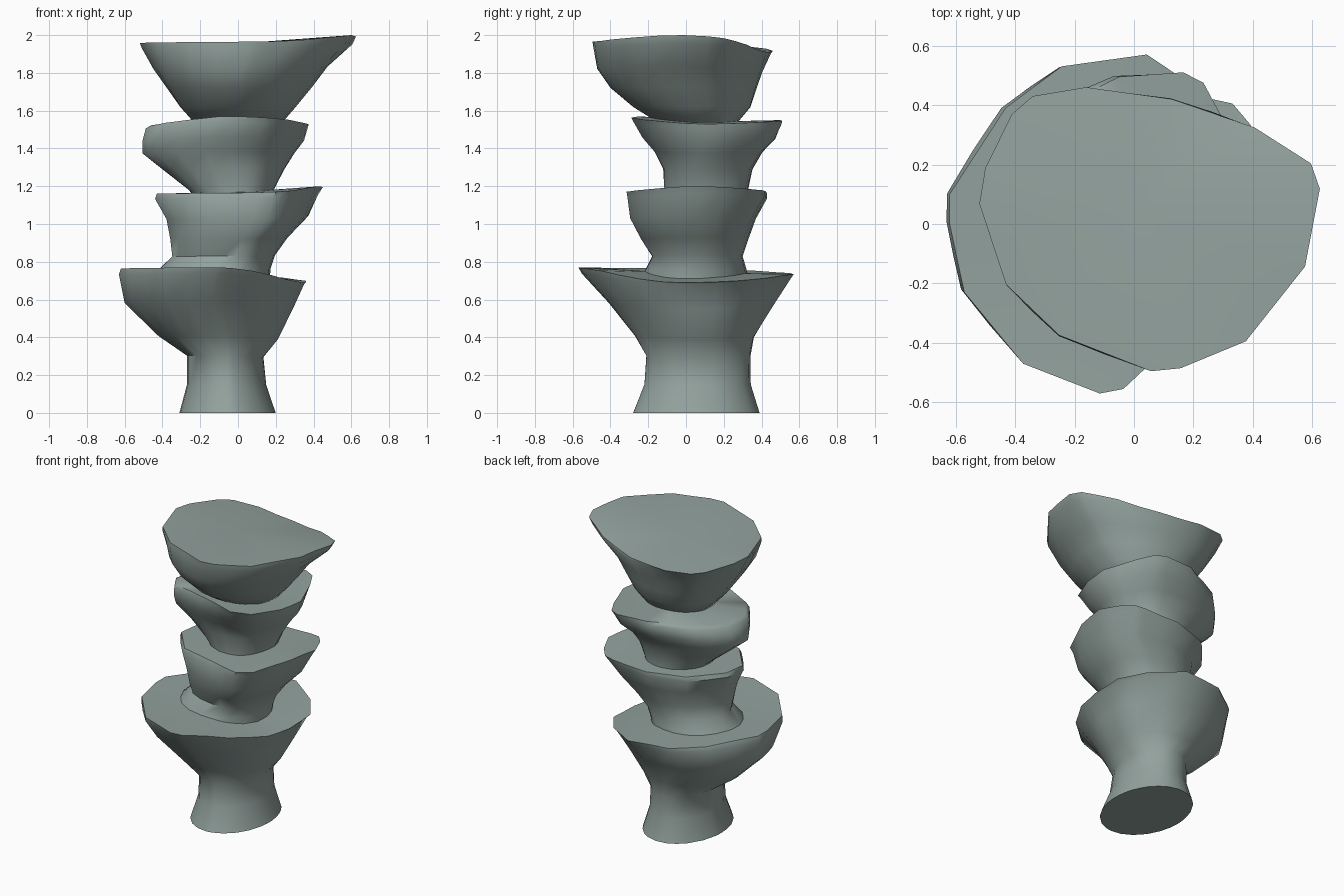
import bpy, bmesh, math

if "Cube" in bpy.data.objects:
    bpy.data.objects.remove(bpy.data.objects["Cube"])

stone = bpy.data.materials.new("grey_green")
stone.diffuse_color = (0.29, 0.36, 0.34, 1)
stone.use_nodes = True
stone.node_tree.nodes["Principled BSDF"].inputs["Base Color"].default_value = stone.diffuse_color


def make_tier(name, outline, tilt, rings):
    """Loft an irregular bowl: round at the neck, turning into the rim outline at the top.
    outline: rim points; tilt: rim height offsets (left, right, front, back);
    rings: (z, x_min, x_max, y_min, y_max) from bottom to top."""
    # add edge midpoints so the neck stays round
    rim = []
    for p, q in zip(outline, outline[1:] + outline[:1]):
        rim += [p, ((p[0] + q[0]) / 2, (p[1] + q[1]) / 2)]
    xs, ys = [p[0] for p in rim], [p[1] for p in rim]
    cx, cy = (min(xs) + max(xs)) / 2, (min(ys) + max(ys)) / 2
    hx, hy = (max(xs) - min(xs)) / 2, (max(ys) - min(ys)) / 2
    unit = [((x - cx) / hx, (y - cy) / hy) for x, y in rim]
    left, right, front, back = tilt
    n = len(rim)
    bm = bmesh.new()
    loops = []
    for i, (z, x0, x1, y0, y1) in enumerate(rings):
        t = i / (len(rings) - 1)
        loop = []
        for u, v in unit:
            r = math.hypot(u, v)
            cu, cv = u / r, v / r
            dz = cu * cu * (right if u > 0 else left) + cv * cv * (back if v > 0 else front)
            su, sv = cu + (u - cu) * t, cv + (v - cv) * t
            loop.append(bm.verts.new(((x0 + x1) / 2 + su * (x1 - x0) / 2,
                                      (y0 + y1) / 2 + sv * (y1 - y0) / 2,
                                      z + dz * t * t)))
        loops.append(loop)
    for a, b in zip(loops, loops[1:]):
        for k in range(n):
            m = (k + 1) % n
            bm.faces.new((a[k], a[m], b[m], b[k]))
    # flat base and a fan-shaped top that follows the tilted rim
    bm.faces.new(loops[0][::-1])
    top = loops[-1]
    mid = bm.verts.new([sum(v.co[a] for v in top) / n for a in range(3)])
    for k in range(n):
        bm.faces.new((top[k], top[(k + 1) % n], mid))
    bmesh.ops.recalc_face_normals(bm, faces=bm.faces)
    mesh = bpy.data.meshes.new(name)
    bm.to_mesh(mesh)
    bm.free()
    mesh.materials.append(stone)
    ob = bpy.data.objects.new(name, mesh)
    bpy.context.collection.objects.link(ob)
    bpy.ops.object.select_all(action='DESELECT')
    ob.select_set(True)
    bpy.context.view_layer.objects.active = ob
    bpy.ops.object.shade_smooth_by_angle(angle=math.radians(52))
    return ob


# Bottom tier with the foot
make_tier("base_tier",
          [(.36, .05), (.36, .27), (.25, .43), (.04, .57), (-.25, .53), (-.44, .39), (-.63, .1),
           (-.63, 0), (-.58, -.23), (-.38, -.47), (-.12, -.57), (-.04, -.555), (.17, -.36),
           (.32, -.13)],
          (.025, -.05, .03, 0),
          [(0, -.31, .20, -.28, .39), (.15, -.27, .15, -.22, .345), (.30, -.27, .135, -.21, .345),
           (.40, -.42, .21, -.27, .365), (.57, -.60, .29, -.41, .47),
           (.715, -.63, .35, -.55, .56), (.74, -.62, .36, -.57, .57)])

# Second tier, flared where it meets the bowl below
make_tier("second_tier",
          [(.45, .2), (.39, .335), (.33, .405), (.26, .42), (0, .43), (-.25, .35), (-.42, .15),
           (-.44, .0), (-.28, -.19), (0, -.26), (.2, -.315), (.30, -.26), (.41, -.02)],
          (-.01, .03, -.005, -.005),
          [(.70, -.44, .17, -.24, .33), (.76, -.42, .175, -.22, .32), (.83, -.35, .20, -.19, .30),
           (.92, -.36, .27, -.25, .33), (1.03, -.38, .38, -.305, .37),
           (1.14, -.44, .43, -.315, .43), (1.17, -.43, .45, -.315, .43)])

# Third tier
make_tier("third_tier",
          [(.375, .15), (.29, .37), (.23, .48), (.16, .515), (-.06, .50), (-.3, .38), (-.45, .2),
           (-.48, .02), (-.40, -.11), (-.12, -.22), (.14, -.29), (.26, -.23), (.35, -.03)],
          (-.03, -.02, .02, 0),
          [(1.12, -.22, .18, -.11, .33), (1.18, -.26, .19, -.12, .33), (1.29, -.40, .245, -.13, .355),
           (1.38, -.51, .30, -.18, .41), (1.45, -.51, .35, -.24, .48),
           (1.525, -.49, .37, -.28, .51), (1.55, -.46, .375, -.29, .51)])

# Top tier
make_tier("top_tier",
          [(.63, .12), (.60, .205), (.41, .325), (.13, .42), (-.16, .46), (-.34, .43), (-.41, .37),
           (-.5, .19), (-.52, .07), (-.43, -.2), (-.25, -.37), (.06, -.49), (.16, -.48),
           (.38, -.39), (.58, -.14)],
          (0, .04, .005, -.05),
          [(1.52, -.22, .22, -.12, .26), (1.62, -.31, .31, -.28, .345), (1.72, -.38, .40, -.40, .38),
           (1.82, -.45, .48, -.47, .415), (1.93, -.51, .61, -.49, .455),
           (1.96, -.52, .625, -.495, .46)])
